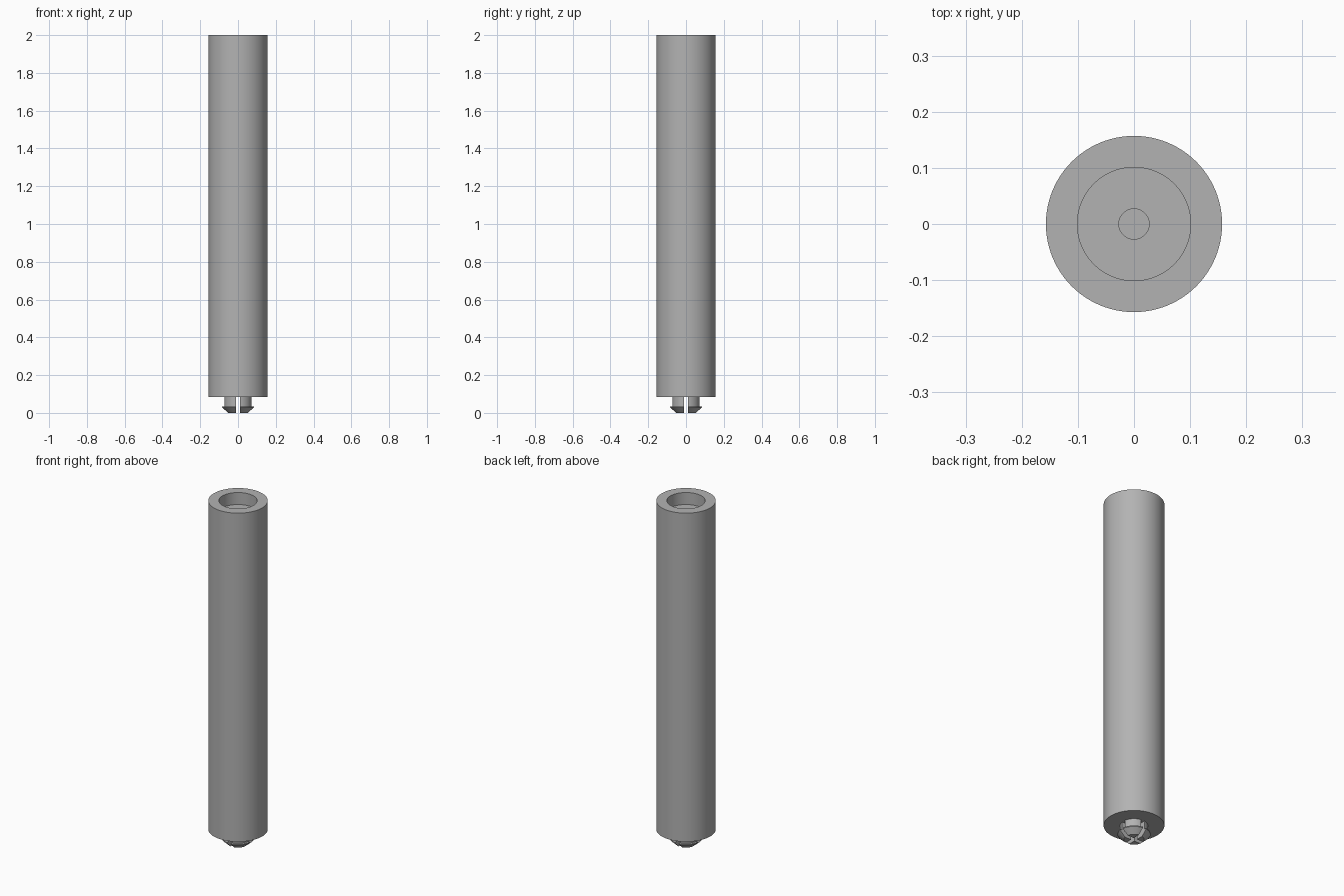
import bpy
import bmesh
import math

cube = bpy.data.objects.get("Cube")
if cube:
    bpy.data.objects.remove(cube, do_unlink=True)

grey = bpy.data.materials.new("plain grey")
grey.use_nodes = True
colour = (0.45, 0.45, 0.45, 1)
grey.diffuse_color = colour
grey.node_tree.nodes["Principled BSDF"].inputs["Base Color"].default_value = colour


def lathe(name, profile, sides=96):
    """Revolve a radius/height profile about the z axis."""
    bm = bmesh.new()
    verts = [bm.verts.new((r, 0, z)) for r, z in profile]
    edges = [bm.edges.new(pair) for pair in zip(verts, verts[1:])]
    bmesh.ops.spin(bm, geom=verts + edges, cent=(0, 0, 0), axis=(0, 0, 1),
                   angle=math.tau, steps=sides)
    bmesh.ops.remove_doubles(bm, verts=bm.verts, dist=1e-5)
    bmesh.ops.recalc_face_normals(bm, faces=bm.faces)
    mesh = bpy.data.meshes.new(name)
    bm.to_mesh(mesh)
    bm.free()
    mesh.materials.append(grey)
    obj = bpy.data.objects.new(name, mesh)
    bpy.context.collection.objects.link(obj)
    return obj


def smooth(obj):
    bpy.ops.object.select_all(action='DESELECT')
    obj.select_set(True)
    bpy.context.view_layer.objects.active = obj
    bpy.ops.object.shade_smooth_by_angle(angle=math.radians(25))


base, top = 0.083, 2.0

# Long body with a shallow socket and a blind centre hole in its top
body = lathe("tube_body", [
    (0, base), (0.157, base), (0.157, top), (0.101, top),
    (0.101, top - 0.07), (0.027, top - 0.07), (0.027, top - 0.17), (0, top - 0.17)])
smooth(body)

# Snap peg with a barbed, tapered tip
peg = lathe("snap_peg", [
    (0, 0), (0.053, 0), (0.085, 0.029), (0.085, 0.035),
    (0.072, 0.035), (0.072, base), (0, base)])

# Crossed slots split the peg into four prongs
for name, size in (("slot_cutter_x", (0.4, 0.022, 0.4)),
                   ("slot_cutter_y", (0.022, 0.4, 0.4))):
    bpy.ops.mesh.primitive_cube_add(size=1)
    cutter = bpy.context.object
    cutter.name = name
    cutter.scale = size
    cutter.hide_render = True
    cutter.display_type = 'WIRE'
    cutter.hide_set(True)
    cut = peg.modifiers.new(name, 'BOOLEAN')
    cut.operation = 'DIFFERENCE'
    cut.solver = 'EXACT'
    cut.object = cutter
smooth(peg)
